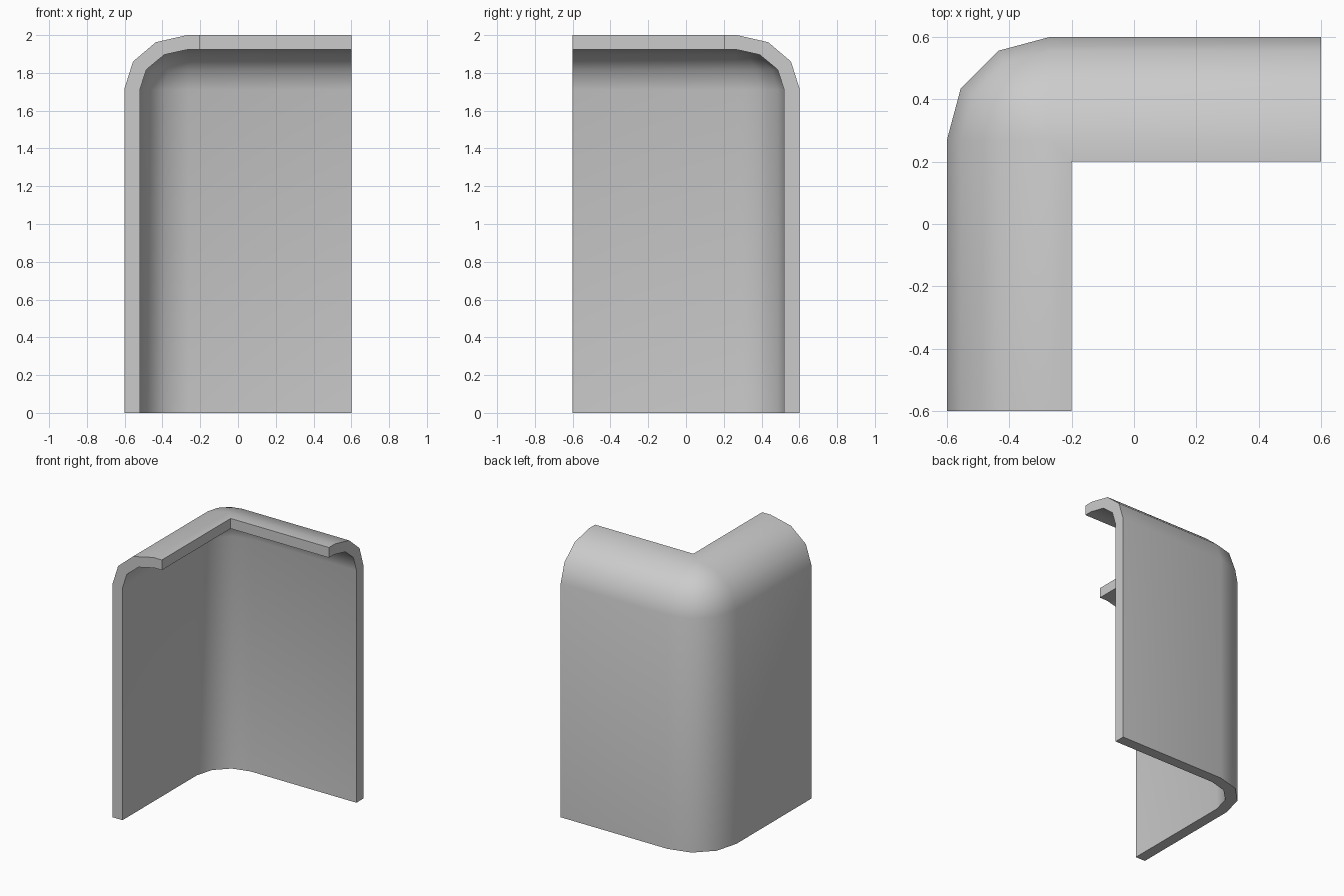
import bpy, bmesh
from math import sin, cos, pi, radians

if "Cube" in bpy.data.objects:
    bpy.data.objects.remove(bpy.data.objects["Cube"])

H, HALF, LIP = 2.0, 0.6, 0.4     # height, half width, lip depth
SEG = 3                          # facets per rounded edge


def skin(wall, top, r, rz):
    """Half profile from floor to lip: (inset, height, arc centre inset)."""
    pts = [(wall, 0.0)]
    for i in range(SEG + 1):
        a = i * pi / 2 / SEG
        pts.append((wall + r * (1 - cos(a)), top - rz * (1 - sin(a))))
    pts.append((LIP, top))
    return [(d, z, wall + r) for d, z in pts]


def path(d, z, c):
    """L-shaped path with a rounded corner, inset d from the outer faces."""
    r = max(c - d, 0.0)
    cx = -HALF + max(c, d)
    pts = [(-HALF + d, -HALF, z)]
    for i in range(SEG + 1):
        a = i * pi / 2 / SEG
        pts.append((cx - r * cos(a), -cx + r * sin(a), z))
    pts.append((HALF, HALF - d, z))
    return pts


# Closed section: outer skin up, inner skin back down
section = skin(0.0, H, 0.33, 0.28) + skin(0.08, 1.925, 0.26, 0.215)[::-1]

# Sweep the section round the corner
bm = bmesh.new()
rows = [[bm.verts.new(p) for p in path(*s)] for s in section]
n = len(rows)
for i in range(n):
    a, b = rows[i], rows[(i + 1) % n]
    for j in range(len(a) - 1):
        bm.faces.new((a[j], a[j + 1], b[j + 1], b[j]))

# End faces
bm.faces.new([r[0] for r in rows])
bm.faces.new([r[-1] for r in reversed(rows)])

# Collapse the corner pole and clean up
bmesh.ops.remove_doubles(bm, verts=bm.verts, dist=1e-4)
bmesh.ops.recalc_face_normals(bm, faces=bm.faces)

mesh = bpy.data.meshes.new("corner_cover")
bm.to_mesh(mesh)
bm.free()
obj = bpy.data.objects.new("corner_cover", mesh)
bpy.context.collection.objects.link(obj)
bpy.context.view_layer.objects.active = obj
obj.select_set(True)
bpy.ops.object.shade_smooth_by_angle(angle=radians(40))
